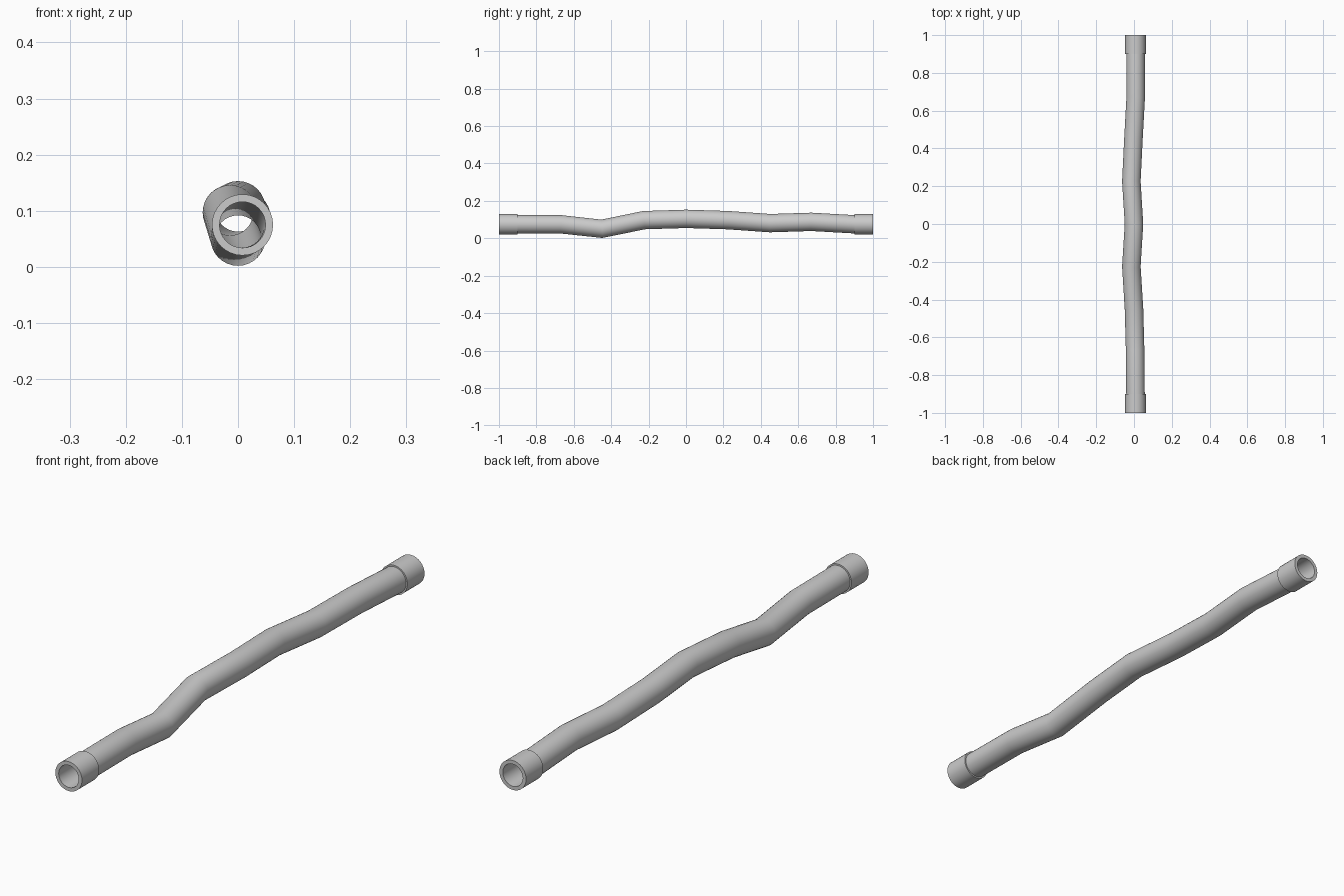
import bpy, bmesh, math
from mathutils import Vector

if "Cube" in bpy.data.objects:
    bpy.data.objects.remove(bpy.data.objects["Cube"])

SIDES = 32
OUTER, BORE, COLLAR = 0.049, 0.041, 0.0545

# centre line of the bent pipe
PATH = [Vector(p) for p in (
    (0.008, -0.90, 0.075), (0.006, -0.67, 0.075), (0.0, -0.45, 0.051),
    (-0.014, -0.225, 0.097), (0.0, 0.0, 0.104), (-0.014, 0.225, 0.097),
    (-0.003, 0.45, 0.081), (0.009, 0.67, 0.088), (0.008, 0.90, 0.075))]


def ring(bm, centre, direction, radius):
    """Circle of vertices facing along direction."""
    side = direction.cross(Vector((0, 0, 1))).normalized()
    up = side.cross(direction).normalized()
    verts = []
    for i in range(SIDES):
        a = 2 * math.pi * i / SIDES
        verts.append(bm.verts.new(centre + radius * (math.cos(a) * side + math.sin(a) * up)))
    return verts


def loft(name, sections, closed=False):
    """Join (centre, direction, radius) sections into one skin."""
    bm = bmesh.new()
    rings = [ring(bm, *s) for s in sections]
    pairs = list(zip(rings, rings[1:]))
    if closed:
        pairs.append((rings[-1], rings[0]))
    for a, b in pairs:
        for i in range(SIDES):
            j = (i + 1) % SIDES
            bm.faces.new((a[i], a[j], b[j], b[i]))
    bmesh.ops.recalc_face_normals(bm, faces=bm.faces[:])
    mesh = bpy.data.meshes.new(name)
    bm.to_mesh(mesh)
    bm.free()
    obj = bpy.data.objects.new(name, mesh)
    bpy.context.collection.objects.link(obj)
    bpy.ops.object.select_all(action='DESELECT')
    bpy.context.view_layer.objects.active = obj
    obj.select_set(True)
    bpy.ops.object.shade_smooth_by_angle(angle=math.radians(40))


# hollow bent pipe: outside skin, then back along the bore
Y = Vector((0, 1, 0))
dirs = [Y]
for a, b, c in zip(PATH, PATH[1:], PATH[2:]):
    dirs.append(((b - a).normalized() + (c - b).normalized()).normalized())
dirs.append(Y)
outside = [(p, d, OUTER) for p, d in zip(PATH, dirs)]
inside = [(p, d, BORE) for p, d in zip(PATH, dirs)]
loft("bent_pipe", outside + inside[::-1], closed=True)

# plain collar on each end
for name, s in (("front_collar", -1), ("back_collar", 1)):
    profile = [(0.9, BORE), (0.9, COLLAR), (1.0, COLLAR), (1.0, BORE)]
    loft(name, [(Vector((0.008, s * y, 0.075)), Y, r) for y, r in profile], closed=True)
